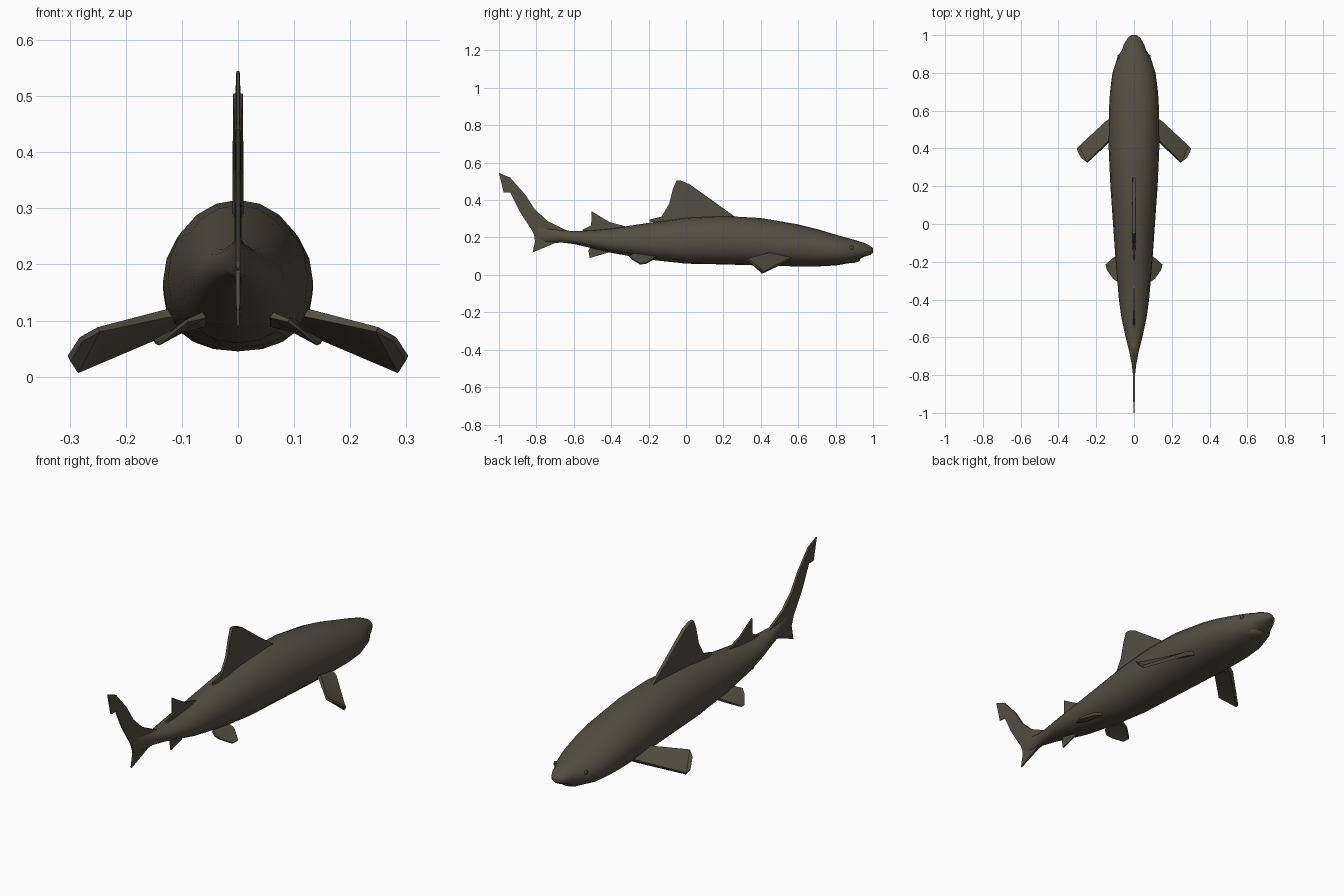
import bpy, bmesh, math
from mathutils import Vector

if "Cube" in bpy.data.objects:
    bpy.data.objects.remove(bpy.data.objects["Cube"])

skin = bpy.data.materials.new("dark olive grey skin")
skin.diffuse_color = (0.085, 0.077, 0.054, 1)
skin.use_nodes = True
skin.node_tree.nodes["Principled BSDF"].inputs["Base Color"].default_value = skin.diffuse_color


def finish(bm, name, angle):
    bmesh.ops.recalc_face_normals(bm, faces=bm.faces[:])
    me = bpy.data.meshes.new(name)
    bm.to_mesh(me)
    bm.free()
    me.materials.append(skin)
    ob = bpy.data.objects.new(name, me)
    bpy.context.collection.objects.link(ob)
    bpy.ops.object.select_all(action='DESELECT')
    ob.select_set(True)
    bpy.context.view_layer.objects.active = ob
    bpy.ops.object.shade_smooth_by_angle(angle=math.radians(angle))
    return ob


# Body stations: y, half width, bottom z, top z
STATIONS = [
    (1.0, .014, .118, .142), (.985, .034, .107, .155), (.95, .054, .096, .172),
    (.92, .064, .078, .181), (.89, .085, .066, .19), (.8, .114, .05, .215),
    (.7, .127, .045, .245), (.6, .133, .045, .27), (.4, .134, .05, .304),
    (.2, .125, .056, .315), (0, .111, .06, .306), (-.2, .097, .082, .278),
    (-.4, .08, .118, .248), (-.5, .066, .142, .238), (-.6, .044, .165, .234),
    (-.68, .024, .175, .24), (-.75, .011, .175, .25), (-.81, .004, .19, .27)]
SIDES = 20


def body():
    bm = bmesh.new()
    rings = []
    for y, w, lo, hi in STATIONS:
        mid = lo + (hi - lo) * .46          # widest a little below the middle
        ring = []
        for i in range(SIDES):
            a = 2 * math.pi * i / SIDES
            c, s = math.cos(a), math.sin(a)
            p = .92 if s < 0 else 1.0       # fuller belly
            x = w * math.copysign(abs(c) ** p, c)
            z = mid + (s * (hi - mid) if s > 0 else -abs(s) ** p * (mid - lo))
            ring.append(bm.verts.new((x, y, z)))
        rings.append(ring)
    for r, q in zip(rings, rings[1:]):
        for i in range(SIDES):
            j = (i + 1) % SIDES
            bm.faces.new((r[i], r[j], q[j], q[i]))
    bm.faces.new(rings[0])
    bm.faces.new(rings[-1])
    finish(bm, "body", 50)


def fin(name, outline, half, normal=(1, 0, 0)):
    """Plate following the outline; half gives each point's half thickness."""
    bm = bmesh.new()
    n = Vector(normal).normalized()
    a = [bm.verts.new(Vector(p) + n * h) for p, h in zip(outline, half)]
    b = [bm.verts.new(Vector(p) - n * h) for p, h in zip(outline, half)]
    caps = [bm.faces.new(a), bm.faces.new(b[::-1])]
    for i in range(len(a)):
        j = (i + 1) % len(a)
        bm.faces.new((a[j], a[i], b[i], b[j]))
    bmesh.ops.triangulate(bm, faces=caps)
    return finish(bm, name, 30)


def flat(points):
    return [(0, y, z) for y, z in points]


body()

# Upright fins on the centre line
fin("tail_fin", flat([
    (-.6, .225), (-.65, .243), (-.74, .288), (-.81, .352), (-.86, .43),
    (-.94, .52), (-1, .545), (-.975, .44), (-.94, .44), (-.89, .34),
    (-.82, .232), (-.805, .19), (-.82, .12), (-.755, .147), (-.7, .17), (-.6, .18)]),
    [.006] * 4 + [.005, .004, .003, .003, .003, .004, .004, .004, .003, .005, .006, .006])
fin("main_dorsal_fin", flat([
    (.27, .305), (.15, .388), (.02, .484), (-.025, .503), (-.05, .505), (-.07, .46),
    (-.09, .38), (-.13, .312), (-.195, .295), (-.195, .285), (-.1, .27), (.1, .28)]),
    [.006, .009, .009, .009, .008, .006, .006, .005, .003, .003, .01, .01])
fin("rear_dorsal_fin", flat([
    (-.29, .25), (-.41, .283), (-.505, .34), (-.507, .265), (-.555, .24),
    (-.5, .22), (-.35, .23)]), [.004, .005, .003, .003, .003, .006, .006])
fin("anal_fin", flat([
    (-.38, .13), (-.435, .116), (-.515, .09), (-.522, .13), (-.5, .17), (-.4, .16)]),
    [.004, .005, .003, .003, .005, .005])

# Paired fins and eyes on both sides
for side, label in ((1, "right"), (-1, "left")):
    def flip(pts):
        return [(side * x, y, z) for x, y, z in pts]

    fin(label + "_pectoral_fin", flip([
        (.1, .565, .088), (.14, .545, .078), (.288, .41, .012), (.301, .395, .032),
        (.28, .35, .066), (.248, .326, .084), (.13, .44, .112), (.09, .45, .118)]),
        [.01, .01, .007, .006, .005, .005, .008, .01], (side * .42, .38, .82))
    fin(label + "_pelvic_fin", flip([
        (.06, -.16, .095), (.1, -.175, .085), (.149, -.215, .062), (.142, -.245, .058),
        (.11, -.29, .085), (.09, -.305, .1), (.06, -.28, .11)]),
        [.007, .007, .004, .003, .003, .003, .006], (side * .45, .25, .85))

    bm = bmesh.new()
    bmesh.ops.create_uvsphere(bm, u_segments=12, v_segments=8, radius=.011)
    for v in bm.verts:
        v.co = Vector((side * .083 + v.co.x * .5, .885 + v.co.y, .145 + v.co.z))
    finish(bm, label + "_eye", 60)

# Lower jaw set back beneath the snout
bm = bmesh.new()
bmesh.ops.create_uvsphere(bm, u_segments=14, v_segments=8, radius=1)
for v in bm.verts:
    v.co = Vector((v.co.x * .058, .87 + v.co.y * .062, .082 + v.co.z * .02))
finish(bm, "lower_jaw", 50)
